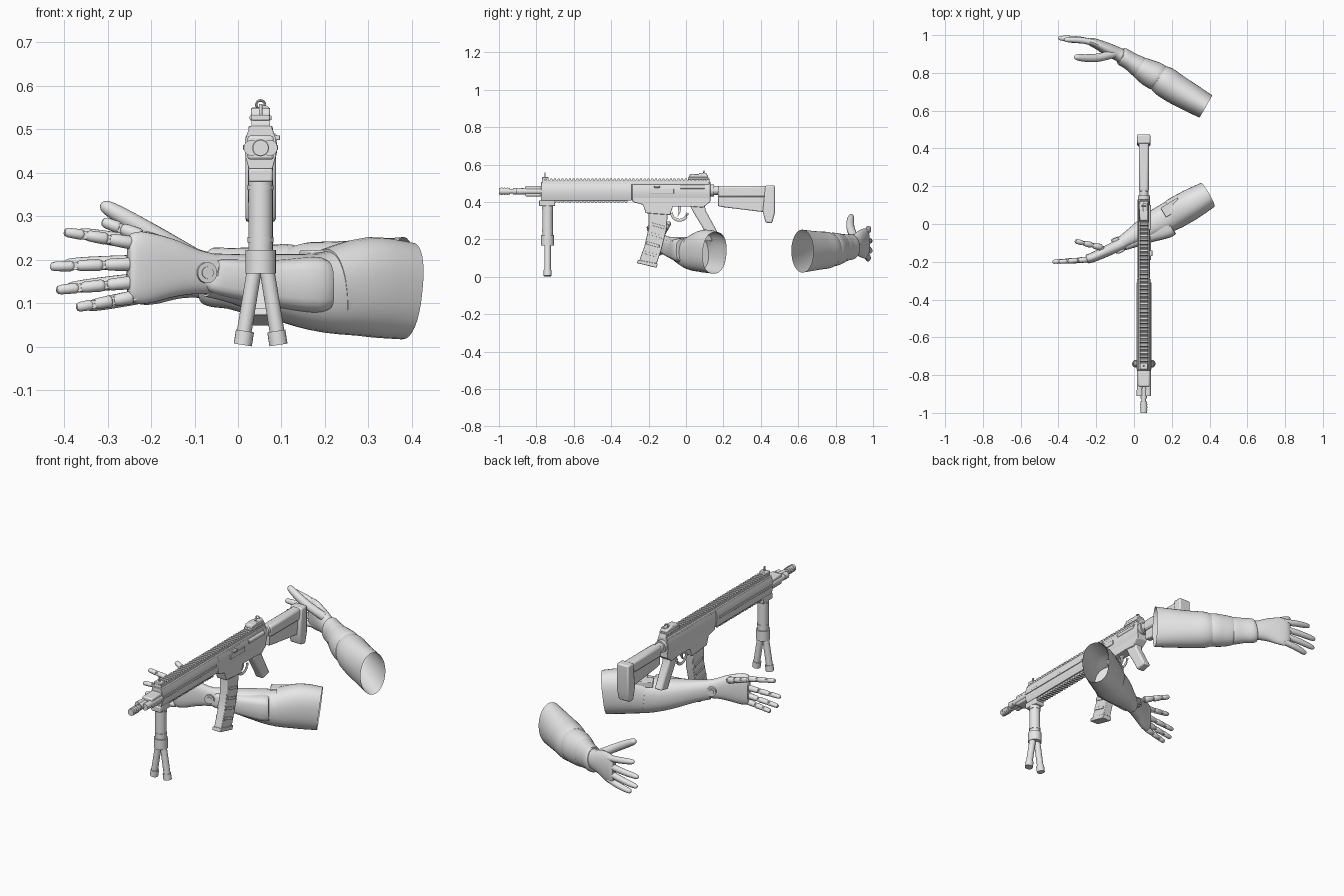
import bpy, bmesh, math
from mathutils import Vector

if "Cube" in bpy.data.objects:
    bpy.data.objects.remove(bpy.data.objects["Cube"])

grey = bpy.data.materials.new("plain grey")
grey.use_nodes = True
grey.diffuse_color = (0.8, 0.8, 0.8, 1)
grey.node_tree.nodes["Principled BSDF"].inputs["Base Color"].default_value = (0.8, 0.8, 0.8, 1)
GX = 0.052  # centre plane of the rifle
parts = []


def finish(name, bm, bevel=0):
    bmesh.ops.recalc_face_normals(bm, faces=bm.faces)
    mesh = bpy.data.meshes.new(name)
    bm.to_mesh(mesh)
    bm.free()
    mesh.materials.append(grey)
    ob = bpy.data.objects.new(name, mesh)
    bpy.context.collection.objects.link(ob)
    if bevel:
        mod = ob.modifiers.new("edges", "BEVEL")
        mod.width, mod.segments = bevel, 2
    parts.append(ob)
    return ob


def extrude(name, loop, shift, bevel=0):
    """Closed outline swept along a straight shift."""
    bm = bmesh.new()
    face = bm.faces.new([bm.verts.new(p) for p in loop])
    moved = bmesh.ops.extrude_face_region(bm, geom=[face])["geom"]
    bmesh.ops.translate(bm, vec=shift, verts=[v for v in moved if isinstance(v, bmesh.types.BMVert)])
    return finish(name, bm, bevel)


def side_shape(name, yz, width, bevel=0.003, x=GX):
    return extrude(name, [(x - width / 2, y, z) for y, z in yz], (width, 0, 0), bevel)


def box(name, y0, y1, z0, z1, width, bevel=0.003, x=GX):
    return side_shape(name, [(y0, z0), (y1, z0), (y1, z1), (y0, z1)], width, bevel, x)


def spline(rows, steps):
    """Catmull-Rom through rows of (x, y, z, half width, half height)."""
    out = []
    rows = [Vector(r) for r in rows]
    for i in range(len(rows) - 1):
        a, b, c, d = rows[max(i - 1, 0)], rows[i], rows[i + 1], rows[min(i + 2, len(rows) - 1)]
        for k in range(steps):
            t = k / steps
            out.append(b + (c - a) * (t / 2) + (a * 2 - b * 5 + c * 4 - d) * (t * t / 2)
                       + (b * 3 - a - c * 3 + d) * (t ** 3 / 2))
    return out + [rows[-1]]


def loft(name, rows, steps=4, sides=28, cap_start=True, power=1.0):
    """Elliptical cross-sections strung along a path."""
    rows = spline(rows, steps)
    pts = [Vector(r[:3]) for r in rows]
    bm = bmesh.new()
    rings = []
    for i, r in enumerate(rows):
        t = (pts[min(i + 1, len(pts) - 1)] - pts[max(i - 1, 0)]).normalized()
        ref = Vector((0, 1, 0)) if abs(t.z) > 0.9 else Vector((0, 0, 1))
        side = ref.cross(t).normalized()
        up = t.cross(side)
        ring = []
        for k in range(sides):
            a = math.tau * k / sides
            c, s = math.cos(a), math.sin(a)
            c, s = (math.copysign(abs(v) ** power, v) for v in (c, s))
            ring.append(bm.verts.new(pts[i] + side * (r[3] * c) + up * (r[4] * s)))
        rings.append(ring)
    for a, b in zip(rings, rings[1:]):
        for k in range(sides):
            bm.faces.new((a[k], a[k - 1], b[k - 1], b[k]))
    bm.faces.new(rings[-1])
    if cap_start:
        bm.faces.new(rings[0])
    return finish(name, bm)


def rod(name, a, b, r, r2=None, sides=20):
    r2 = r if r2 is None else r2
    return loft(name, [(*a, r, r), (*b, r2, r2)], 1, sides)


def barrel(name, y0, y1, z, r, x=GX):
    return rod(name, (x, y0, z), (x, y1, z), r)


def capsule(name, a, b, r, r2):
    """Round-ended finger segment."""
    a, b = Vector(a), Vector(b)
    rows = [(*a.lerp(b, t), f * (r + (r2 - r) * t), f * (r + (r2 - r) * t))
            for t, f in ((0, .45), (.06, .8), (.18, 1), (.8, 1), (.94, .8), (1, .4))]
    return loft(name, rows, 1, 14)


# Rifle body: bevelled cross-section swept along the length
section = [(-.025, .507), (.025, .507), (.036, .475), (.036, .44), (.027, .408), (-.027, .408), (-.036, .44), (-.036, .475)]
extrude("handguard", [(GX + x, -.775, z) for x, z in section], (0, .485, 0), .002)
extrude("upper_receiver", [(GX + x * .94, -.288, z) for x, z in section], (0, .418, 0), .002)
box("handguard_top_panel", -.77, .125, .492, .507, .056)
for s in (-1, 1):
    box("handguard_side_strip", -.77, -.31, .452, .464, .006, .001, GX + s * .037)
box("ejection_port", -.19, -.065, .445, .47, .006, .002, GX + .035)
box("charging_handle", -.17, -.14, .475, .486, .03, .002, GX + .03)
barrel("receiver_pin", -.03, .1, .48, .012, GX + .027)


# Toothed rails
def rail(name, y0, y1, z_base, z_tip, width, pitch=.02):
    yz = [(y0, z_base)]
    mid = z_base + (z_tip - z_base) * .5
    n = int((y1 - y0) / pitch)
    for i in range(n):
        y = y0 + i * pitch
        yz += [(y, mid), (y + pitch * .25, z_tip), (y + pitch * .7, z_tip), (y + pitch * .85, mid)]
    yz.append((y0 + n * pitch, z_base))
    side_shape(name, yz, width, 0)


rail("top_rail", -.77, .13, .505, .525, .042)
rail("bottom_rail", -.77, -.3, .41, .395, .04)

# Lower receiver, magazine, trigger, grip
side_shape("lower_receiver", [(-.285, .42), (-.285, .4), (-.23, .385), (-.215, .34), (-.085, .33), (-.07, .375),
                              (.03, .375), (.09, .37), (.13, .4), (.13, .45), (-.285, .45)], .058)
side_shape("magazine", [(-.2, .37), (-.2, .26), (-.222, .165), (-.25, .085), (-.16, .06), (-.13, .15),
                        (-.105, .25), (-.095, .37)], .044)
side_shape("magazine_base", [(-.257, .09), (-.262, .073), (-.158, .048), (-.15, .07)], .052)
for s in (-1, 1):
    for k in range(4):
        y, z = -.185 - .014 * k, .29 - .05 * k
        side_shape("magazine_rib", [(y, z), (y + .07, z - .02), (y + .07, z - .035), (y, z - .015)], .006, .001, GX + s * .023)
guard = [(GX, -.035 + .042 * math.cos(a), .342 + .04 * math.sin(a), .005, .008)
         for a in (math.pi + math.pi * k / 12 for k in range(13))]
loft("trigger_guard", guard, 1, 10)
side_shape("trigger", [(-.045, .38), (-.025, .38), (-.03, .345), (-.045, .322), (-.04, .35)], .012, .001)
side_shape("pistol_grip", [(.02, .385), (.1, .385), (.105, .355), (.17, .235), (.11, .222), (.085, .27), (.045, .335)], .045, .008)

# Stock
barrel("buffer_tube", .12, .44, .462, .024)
barrel("buffer_ring", .125, .15, .462, .032)
box("stock_sleeve", .17, .45, .425, .486, .053, .012)
side_shape("stock_web", [(.17, .44), (.17, .378), (.2, .372), (.42, .345), (.43, .44)], .034, .005)
side_shape("butt_plate", [(.425, .489), (.475, .489), (.475, .34), (.46, .285), (.425, .29), (.41, .35)], .07, .008)

# Barrel, flash hider and side tubes
barrel("barrel", -.96, -.77, .457, .012)
barrel("flash_hider", -1, -.94, .457, .018)
for y in (-.985, -.97, -.955):
    barrel("hider_ring", y - .003, y + .003, .457, .0195)
barrel("gas_block", -.925, -.87, .457, .017)
box("front_mount", -.86, -.77, .43, .485, .06, .006)
for s in (-1, 1):
    barrel("side_tube", -.91, -.77, .457, .016, GX + s * .021)
    barrel("side_tube_ring", -.91, -.88, .457, .018, GX + s * .021)

# Sights
box("front_sight_base", -.77, -.735, .52, .533, .042)
box("front_sight_post", -.757, -.75, .53, .558, .008, .001)
box("rear_sight_base", .01, .12, .52, .532, .05)
side_shape("sight_body", [(.015, .53), (.02, .548), (.06, .55), (.115, .545), (.12, .53)], .044, .004)
barrel("sight_tube", .07, .11, .541, .014, GX + .008)
loft("sight_ring", [(GX + .01 * math.cos(a), .095, .556 + .01 * math.sin(a), .003, .003)
                    for a in (math.tau * k / 16 for k in range(17))], 1, 8)

# Folding foregrip with two legs
BY = -.74
box("foregrip_clamp", BY - .045, BY + .04, .378, .41, .056, .005)
rod("foregrip", (GX, BY, .385), (GX, BY, .2), .028, .028, 28)
rod("foregrip_collar", (GX, BY, .222), (GX, BY, .168), .035, .035, 28)
for z in (.24, .36):
    rod("foregrip_band", (GX, BY, z), (GX, BY, z + .012), .03, .03, 28)
for s in (-1, 1):
    rod("leg", (GX + s * .014, BY, .18), (GX + s * .04, BY, .02), .017)
    rod("leg_foot", (GX + s * .036, BY, .036), (GX + s * .041, BY, .004), .021)

# Mechanical arm: tapering open shell, plates, wrist joint
loft("mechanical_forearm", [(.385, .15, .128, .07, .11), (.3, .1, .135, .078, .113), (.2, .045, .125, .08, .093),
                            (.1, -.005, .137, .07, .077), (0, -.062, .155, .048, .058), (-.07, -.104, .165, .034, .05)],
     4, 32, False, .85)
loft("elbow_guard", [(.388, .153, .128, .073, .112), (.3, .103, .137, .082, .115), (.21, .052, .128, .083, .097)],
     3, 32, False, .85)
loft("forearm_plate", [(.185, .01, .142, .072, .06), (.16, -.002, .142, .076, .066), (.06, -.04, .146, .064, .054),
                       (-.05, -.1, .16, .04, .042), (-.065, -.108, .163, .03, .035)], 3, 20, True, .55)
d = Vector((.09, .055, 0))
n = Vector((-.03, .05, 0))
extrude("forearm_box", [Vector((.17, .035, .19)), Vector((.17, .035, .19)) + d, Vector((.17, .035, .19)) + d + n,
                        Vector((.17, .035, .19)) + n], (0, 0, .032), .004)
rod("wrist_joint", (-.07, -.15, .17), (-.1, -.075, .17), .024)
rod("wrist_joint_pin", (-.069, -.153, .17), (-.101, -.072, .17), .014)
loft("mechanical_palm", [(-.055, -.1, .166, .03, .047), (-.1, -.122, .172, .03, .052), (-.16, -.15, .18, .029, .07),
                         (-.215, -.175, .181, .026, .083), (-.245, -.185, .181, .024, .079), (-.252, -.187, .181, .017, .068)],
     4, 28, True, .8)


def robot_finger(name, a, b, r):
    a, b = Vector(a), Vector(b)
    for t0, t1, f in ((0, .36, 1), (.36, .7, .92), (.7, 1, .8)):
        capsule(name + "_segment", a.lerp(b, t0), a.lerp(b, t1), r * f, r * f * .85)
        rod(name + "_knuckle", a.lerp(b, t0) - Vector((0, .009, 0)), a.lerp(b, t0) + Vector((0, .009, 0)), r * .6, sides=12)


for name, z0, x1, z1 in (("index", .238, -.4, .264), ("middle", .19, -.432, .184), ("ring", .148, -.418, .13), ("little", .114, -.372, .09)):
    robot_finger("mechanical_" + name, (-.24, -.188, z0), (x1, -.2, z1), .016)
robot_finger("mechanical_thumb", (-.17, -.125, .235), (-.312, -.09, .288), .018)

# Sleeved arm: rolled sleeve sections, then the bare hand
loft("sleeve_upper", [(.38, .622, .137, .068, .115), (.3, .668, .138, .075, .108), (.22, .715, .14, .08, .102),
                      (.16, .755, .142, .081, .098), (.125, .776, .145, .07, .088)], 4, 32, False)
loft("sleeve_middle", [(.14, .765, .145, .068, .083), (.12, .78, .145, .074, .09), (.08, .8, .147, .071, .088),
                       (.035, .826, .15, .06, .08), (.02, .835, .15, .05, .07)], 4, 32)
loft("sleeve_cuff", [(.04, .823, .15, .052, .07), (.025, .833, .152, .057, .076), (-.02, .862, .157, .049, .07),
                     (-.06, .886, .16, .048, .068), (-.072, .892, .162, .04, .06)], 4, 32)
loft("bare_hand", [(-.05, .88, .162, .038, .055), (-.09, .902, .167, .036, .055), (-.14, .925, .176, .034, .068),
                   (-.19, .95, .178, .027, .08), (-.225, .963, .177, .022, .08), (-.245, .968, .177, .012, .068)], 4)


def bare_finger(name, a, b, r, bend):
    a, b = Vector(a), Vector(b)
    rows = []
    for t, f in ((0, 1), (.3, 1), (.5, .97), (.75, .9), (.92, .75), (.98, .5), (1, .15)):
        p = a.lerp(b, t) + Vector((0, bend * math.sin(math.pi * t), 0))
        rows.append((*p, r * f, r * f))
    loft(name, rows, 2, 16)


for name, z0, x1, y1, z1 in (("index", .235, -.37, .975, .262), ("middle", .195, -.402, .984, .19),
                             ("ring", .155, -.395, .984, .135), ("little", .118, -.35, .972, .092)):
    bare_finger("bare_" + name, (-.21, .96, z0), (x1, y1, z1), .0165, .006)
bare_finger("bare_thumb", (-.11, .9, .21), (-.315, .885, .328), .022, -.014)

# Smooth curved areas and keep hard edges
bpy.ops.object.select_all(action="DESELECT")
for ob in parts:
    ob.select_set(True)
bpy.context.view_layer.objects.active = parts[0]
bpy.ops.object.shade_smooth_by_angle(angle=math.radians(35))
